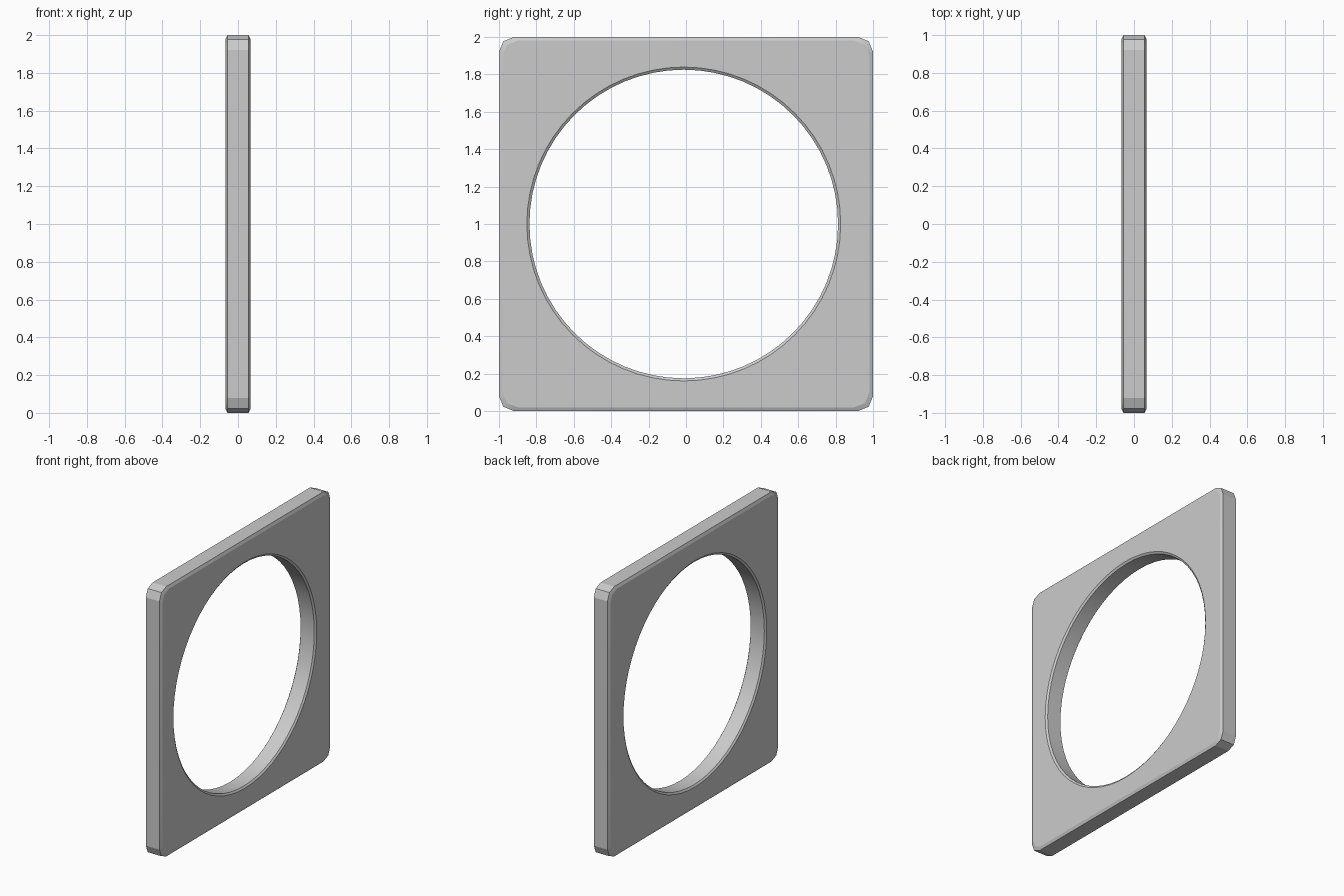
import bpy, bmesh, math

if "Cube" in bpy.data.objects:
    bpy.data.objects.remove(bpy.data.objects["Cube"])

HALF_T, BEV_X, BEV_F = 0.066, 0.01, 0.02
HOLE_Y, HOLE_R, SEGS = -0.012, 0.825, 64

bm = bmesh.new()


def outer_ring(x, inset):
    # square with two-segment rounded corners
    corner = [(1, 0.92), (0.977, 0.977), (0.92, 1)]
    pts, s = [], 1 - inset
    for k in range(4):
        for a, b in corner:
            for _ in range(k):
                a, b = -b, a
            pts.append(bm.verts.new((x, a * s, 1 + b * s)))
    return pts


def hole_ring(x, grow):
    r = HOLE_R + grow
    return [bm.verts.new((x, HOLE_Y + r * math.cos(2 * math.pi * i / SEGS),
                          1 + r * math.sin(2 * math.pi * i / SEGS))) for i in range(SEGS)]


def walls(rings):
    for r0, r1 in zip(rings, rings[1:]):
        n = len(r0)
        for i in range(n):
            j = (i + 1) % n
            bm.faces.new((r0[i], r0[j], r1[j], r1[i]))


def loop_edges(ring):
    return [bm.edges.get((ring[i], ring[i - 1])) for i in range(len(ring))]


# bevelled outer rim and bevelled bore
levels = [(-HALF_T, 1), (-HALF_T + BEV_X, 0), (HALF_T - BEV_X, 0), (HALF_T, 1)]
outer = [outer_ring(x, b * BEV_F) for x, b in levels]
hole = [hole_ring(x, b * 0.014) for x, b in levels]
walls(outer)
walls(hole)

# flat faces between rim and bore
for k in (0, 3):
    bmesh.ops.triangle_fill(bm, use_beauty=True, use_dissolve=False,
                            edges=loop_edges(outer[k]) + loop_edges(hole[k]))
bmesh.ops.recalc_face_normals(bm, faces=bm.faces)

mesh = bpy.data.meshes.new("square_frame")
bm.to_mesh(mesh)
bm.free()
frame = bpy.data.objects.new("square_frame", mesh)
bpy.context.collection.objects.link(frame)
bpy.context.view_layer.objects.active = frame
frame.select_set(True)
bpy.ops.object.shade_smooth_by_angle(angle=math.radians(20))
